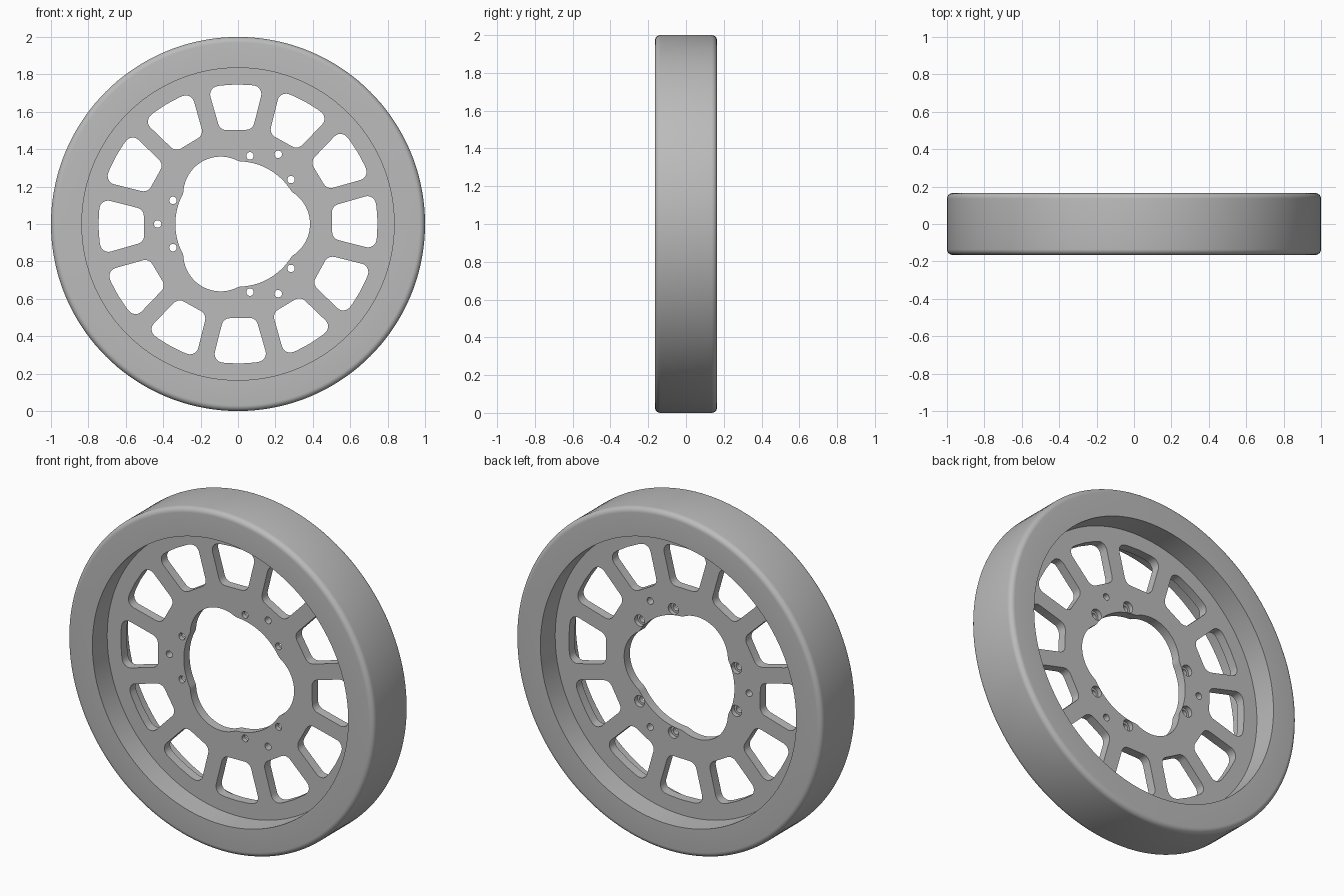
import bpy, bmesh
from math import sin, cos, pi, radians, sqrt
from mathutils import Vector, Matrix

if "Cube" in bpy.data.objects:
    bpy.data.objects.remove(bpy.data.objects["Cube"])

grey = bpy.data.materials.new("plain grey")
grey.diffuse_color = (0.5, 0.5, 0.5, 1)
grey.use_nodes = True
grey.node_tree.nodes["Principled BSDF"].inputs["Base Color"].default_value = grey.diffuse_color
# local xy drawing plane -> upright wheel, local +z -> front (-y)
UPRIGHT = Matrix.Translation((0, 0, 1)) @ Matrix.Rotation(pi / 2, 4, 'X')


def make_object(name, bm):
    bmesh.ops.recalc_face_normals(bm, faces=bm.faces)
    mesh = bpy.data.meshes.new(name)
    bm.to_mesh(mesh)
    bm.free()
    mesh.materials.append(grey)
    ob = bpy.data.objects.new(name, mesh)
    bpy.context.collection.objects.link(ob)
    return ob


def smooth(ob):
    bpy.ops.object.select_all(action='DESELECT')
    ob.select_set(True)
    bpy.context.view_layer.objects.active = ob
    bpy.ops.object.shade_smooth_by_angle(angle=radians(30))


def polar(r, a):
    return Vector((r * cos(a), r * sin(a)))


def circle(r, n, c=Vector((0, 0))):
    return [c + polar(r, 2 * pi * i / n) for i in range(n)]


def rounded(points, radius, steps=6):
    """Round every corner of a convex polygon."""
    out = []
    for i, p in enumerate(points):
        a = (points[i - 1] - p).normalized()
        b = (points[(i + 1) % len(points)] - p).normalized()
        half = a.angle(b) / 2
        if half > radians(75):          # nearly straight: keep as is
            out.append(p)
            continue
        c = p + (a + b).normalized() * radius / sin(half)
        d0 = p + a * radius * cos(half) / sin(half) - c
        d1 = p + b * radius * cos(half) / sin(half) - c
        for k in range(steps + 1):
            t = k / steps
            ang = d0.angle(d1)
            out.append(c + (d0 * sin((1 - t) * ang) + d1 * sin(t * ang)) / sin(ang))
    return out


# rim: rounded rectangular section turned around the axle
R_IN, R_OUT, W, F = 0.835, 1.0, 0.165, 0.03
section = [(R_IN, -W)]
for side in (-1, 1):
    for k in range(7):
        a = pi / 2 * k / 6 if side < 0 else pi / 2 * (1 - k / 6)
        section.append((R_OUT - F + F * sin(a), side * (W - F + F * cos(a))))
section.append((R_IN, W))
bm = bmesh.new()
SEG = 144
rings = [[bm.verts.new(UPRIGHT @ Vector((*polar(r, 2 * pi * i / SEG), h)))
          for r, h in section] for i in range(SEG)]
for i in range(SEG):
    p, q = rings[i], rings[(i + 1) % SEG]
    for j in range(len(section)):
        k = (j + 1) % len(section)
        bm.faces.new((p[j], p[k], q[k], q[j]))
smooth(make_object("rim", bm))

# web outline
loops = [circle(0.845, 144)]

# centre opening: circle with three bulging lobes
def opening(a):
    d = (a + pi / 3) % (2 * pi / 3) - pi / 3
    return max(0.335, 0.185 * cos(d) + sqrt(0.04 - (0.185 * sin(d)) ** 2))

loops.append([polar(opening(2 * pi * i / 180), 2 * pi * i / 180) for i in range(180)])

# twelve windows between straight spokes
outer = [polar(0.746, pi / 2 + radians(d)) for d in (-11.5, -6, 0, 6, 11.5)]
window = rounded([Vector((-0.087, 0.503)), Vector((0.087, 0.503))] + outer, 0.045)
for i in range(12):
    rot = Matrix.Rotation(radians(30 * i + 1), 2)
    loops.append([rot @ p for p in window])

# bolt holes, three groups of three
bolts = []
for g in (60, 180, 300):
    loops.append(circle(0.02, 20, polar(0.43, radians(g))))
    for d in (-20, 20):
        c = polar(0.37, radians(g + d))
        bolts.append(c)
        loops.append(circle(0.02, 20, c))

# web: filled flat curve given thickness
T = 0.027
curve = bpy.data.curves.new("web_outline", 'CURVE')
curve.dimensions = '2D'
curve.fill_mode = 'BOTH'
curve.extrude = T
for pts in loops:
    s = curve.splines.new('POLY')
    s.points.add(len(pts) - 1)
    for sp, p in zip(s.points, pts):
        sp.co = (p.x, p.y, 0, 1)
    s.use_cyclic_u = True
helper = bpy.data.objects.new("web_outline", curve)
bpy.context.collection.objects.link(helper)
dg = bpy.context.evaluated_depsgraph_get()
flat = bpy.data.meshes.new_from_object(helper.evaluated_get(dg))
bpy.data.objects.remove(helper)
bm = bmesh.new()
bm.from_mesh(flat)
bmesh.ops.remove_doubles(bm, verts=bm.verts, dist=1e-5)
bm.transform(UPRIGHT)
for f in bm.faces:
    f.material_index = 0
web = make_object("web", bm)

# counterbores on the back of the six inner bolts
bm = bmesh.new()
for c in bolts:
    bmesh.ops.create_cone(bm, cap_ends=True, segments=24, radius1=0.033, radius2=0.033,
                          depth=0.06, matrix=UPRIGHT @ Matrix.Translation((c.x, c.y, -0.03)))
cutter = make_object("counterbore_cutter", bm)
cutter.hide_render = True
mod = web.modifiers.new("counterbores", 'BOOLEAN')
mod.operation = 'DIFFERENCE'
mod.solver = 'EXACT'
mod.object = cutter
bpy.context.view_layer.objects.active = web
bpy.ops.object.modifier_apply(modifier=mod.name)
bpy.data.objects.remove(cutter)
smooth(web)
